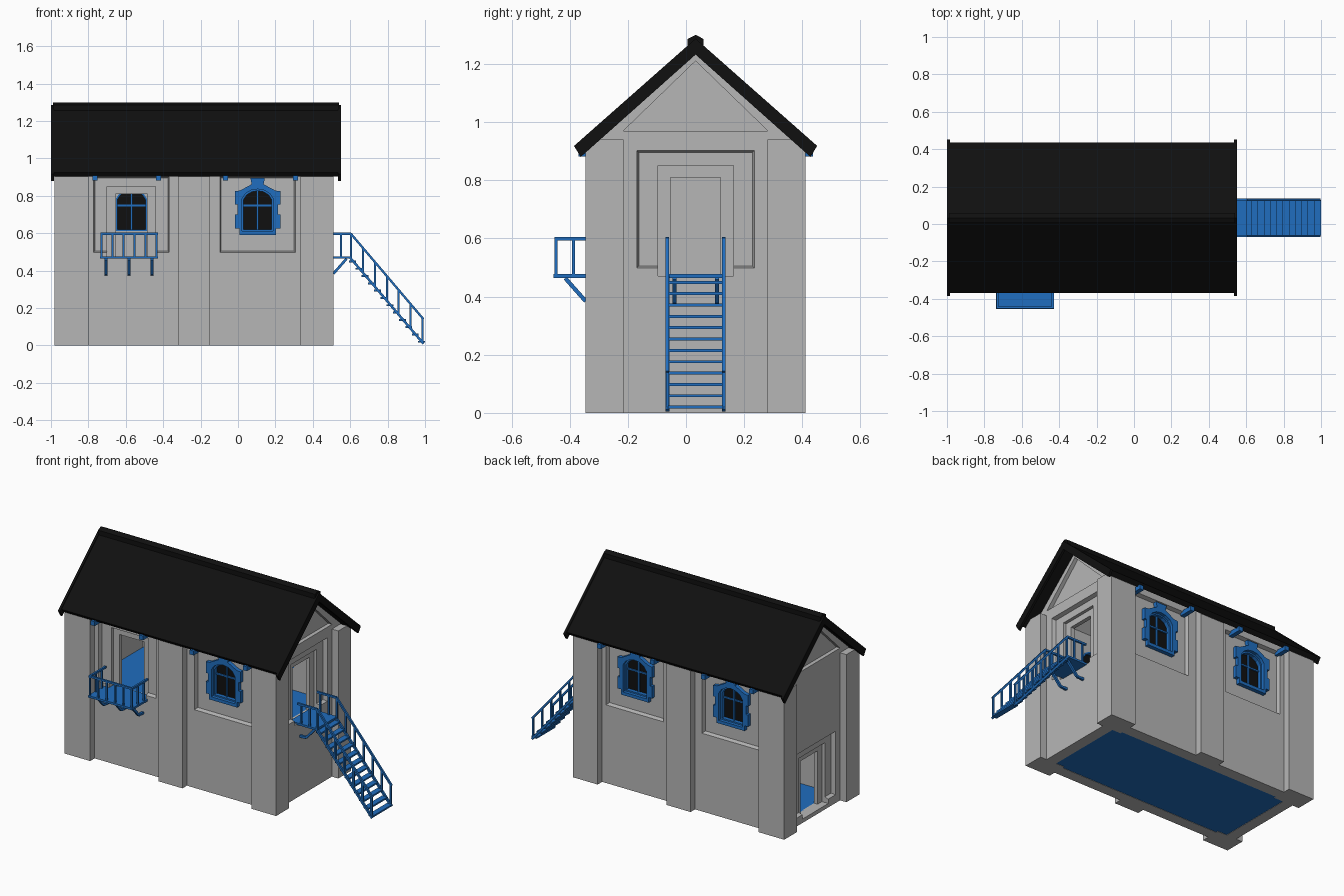
import bpy, bmesh
from mathutils import Vector, Matrix

if "Cube" in bpy.data.objects:
    bpy.data.objects.remove(bpy.data.objects["Cube"])

C = 0.033                                   # ridge line in y
X0, X1, Y0, Y1 = -0.935, 0.465, C - 0.333, C + 0.333   # recessed wall faces
FLOOR = 0.47                                # upper floor level


def material(name, rgb):
    m = bpy.data.materials.new(name)
    m.use_nodes = True
    m.diffuse_color = (*rgb, 1)
    m.node_tree.nodes["Principled BSDF"].inputs["Base Color"].default_value = (*rgb, 1)
    return m


GREY = material("wall grey", (0.47, 0.47, 0.47))
BLUE = material("trim blue", (0.014, 0.155, 0.52))
BLACK = material("roof black", (0.005, 0.005, 0.005))

# Each wall maps (along, depth inward, height) to the model
WALLS = {
    "front": lambda u, d, z: (u, Y0 + d, z),
    "back": lambda u, d, z: (u, Y1 - d, z),
    "right_end": lambda u, d, z: (X1 - d, C + u, z),
    "left_end": lambda u, d, z: (X0 + d, C + u, z),
}


def finish(bm, name, mat):
    bmesh.ops.recalc_face_normals(bm, faces=bm.faces)
    mesh = bpy.data.meshes.new(name)
    bm.to_mesh(mesh)
    bm.free()
    mesh.materials.append(mat)
    ob = bpy.data.objects.new(name, mesh)
    bpy.context.scene.collection.objects.link(ob)
    return ob


def prism(name, place, poly, d0, d1, mat, outer=None):
    """Extrude a (u, z) outline from depth d0 to d1, optionally tapering from outer."""
    bm = bmesh.new()
    a = [bm.verts.new(place(u, d0, z)) for u, z in (outer or poly)]
    b = [bm.verts.new(place(u, d1, z)) for u, z in poly]
    bm.faces.new(a)
    bm.faces.new(b)
    n = len(poly)
    for i in range(n):
        j = (i + 1) % n
        bm.faces.new((a[i], a[j], b[j], b[i]))
    return finish(bm, name, mat)


def cut(ob, cutter):
    mod = ob.modifiers.new("cut", "BOOLEAN")
    mod.operation, mod.solver, mod.object = "DIFFERENCE", "EXACT", cutter
    deps = bpy.context.evaluated_depsgraph_get()
    mesh = bpy.data.meshes.new_from_object(ob.evaluated_get(deps))
    ob.modifiers.clear()
    ob.data = mesh
    bpy.data.objects.remove(cutter)


def rect(u0, u1, z0, z1, grow=0):
    return [(u0 - grow, z0 - grow), (u1 + grow, z0 - grow), (u1 + grow, z1 + grow), (u0 - grow, z1 + grow)]


def add_box(bm, x0, x1, y0, y1, z0, z1):
    size = Matrix.Diagonal((x1 - x0, y1 - y0, z1 - z0, 1))
    mid = Matrix.Translation(((x0 + x1) / 2, (y0 + y1) / 2, (z0 + z1) / 2))
    bmesh.ops.create_cube(bm, size=1, matrix=mid @ size)


def add_bar(bm, p, q, w):
    p, q = Vector(p), Vector(q)
    turn = (q - p).to_track_quat("Z", "Y").to_matrix().to_4x4()
    size = Matrix.Diagonal((w, w, (q - p).length, 1))
    bmesh.ops.create_cube(bm, size=1, matrix=Matrix.Translation((p + q) / 2) @ turn @ size)


def box(name, *dims, mat):
    bm = bmesh.new()
    add_box(bm, *dims)
    return finish(bm, name, mat)


def across(u, d, z):                        # outline in y-z, extruded along x
    return (d, C + u, z)


def mirrored(half):
    return half + [(-u, z) for u, z in reversed(half) if u]


# Hollow gabled walls
walls = prism("walls", across, mirrored([(0.333, 0), (0.333, 0.955), (0, 1.25)]), X0, X1, GREY)
inside = mirrored([(0.2625, -0.1), (0.2625, 0.94), (0, 1.173)])
cut(walls, prism("room", across, inside, X0 + 0.07, X1 - 0.07, GREY))


def panel(wall, u, drop=0.0):
    r = (u - 0.195, u + 0.195, 0.505 - drop, 0.895 - drop)
    cut(walls, prism("panel", WALLS[wall], rect(*r), -0.01, 0.025, GREY, rect(*r, grow=0.01)))


def doorway(wall, u, drop=0.0):
    panel(wall, u, drop)
    z = FLOOR - drop
    for half, top, depth in ((0.13, 0.85, 0.045), (0.086, 0.81, 0.12)):
        cut(walls, prism("door", WALLS[wall], rect(u - half, u + half, z, top - drop), -0.02, depth, GREY))


ARCH = [(0.083, 0.612), (0.083, 0.785), (0.065, 0.812), (0.035, 0.83), (0, 0.836)]
SURROUND = [(0.098, 0.592), (0.098, 0.625), (0.122, 0.625), (0.122, 0.7), (0.108, 0.7), (0.108, 0.755),
            (0.122, 0.755), (0.122, 0.825), (0.095, 0.828), (0.032, 0.862), (0.038, 0.895)]


def window(wall, u):
    panel(wall, u)
    place = WALLS[wall]
    hole = [(u + a, z) for a, z in mirrored(ARCH)]
    small = [(u + a * 0.9, 0.72 + (z - 0.72) * 0.92) for a, z in mirrored(ARCH)]
    cut(walls, prism("hole", place, hole, -0.02, 0.12, GREY))
    surround = prism(wall + "_window_surround", place, [(u + a, z) for a, z in mirrored(SURROUND)], 0.0, 0.03, BLUE)
    cut(surround, prism("hole", place, hole, -0.02, 0.12, BLUE))
    frame = prism(wall + "_window_frame", place, hole, 0.02, 0.072, BLUE)
    cut(frame, prism("hole", place, small, -0.02, 0.12, BLUE))
    prism(wall + "_window_glass", place, hole, 0.044, 0.05, BLACK)
    prism(wall + "_window_mullion", place, rect(u - 0.005, u + 0.005, 0.615, 0.83), 0.034, 0.06, BLUE)
    prism(wall + "_window_crossbar", place, rect(u - 0.08, u + 0.08, 0.743, 0.753), 0.036, 0.058, BLUE)


doorway("front", -0.57)
doorway("right_end", 0)
doorway("left_end", 0, 0.445)
window("front", 0.105)
window("back", 0.105)
window("back", -0.57)

# Sunken gable triangles
for end in ("right_end", "left_end"):
    cut(walls, prism("gable", WALLS[end], [(-0.248, 0.97), (0.248, 0.97), (0, 1.21)], -0.02, 0.025, GREY))

# Pilasters, trimmed under the roof slope
for side, s in (("front", -1), ("back", 1)):
    for name, x0, x1, deep in (("left", -0.98, -0.8, 0.248), ("middle", -0.32, -0.15, 0.29), ("right", 0.335, 0.51, 0.248)):
        outline = [(deep, 0), (0.378, 0), (0.378, 0.905), (0.335, 0.94), (deep, 0.94)]
        prism(f"{side}_{name}_pilaster", across, [(s * u, z) for u, z in outline], x0, x1, GREY)

# Floors
box("ground_floor", X0 + 0.065, X1 - 0.065, Y0 + 0.065, Y1 - 0.065, 0.002, 0.025, mat=BLUE)
box("upper_floor", X0 + 0.065, X1 - 0.065, Y0 + 0.065, Y1 - 0.065, FLOOR - 0.02, FLOOR, mat=BLUE)

# Roof, verge boards and ridge cap
prism("roof", across, mirrored([(0, 1.242), (0.382, 0.903), (0.402, 0.926), (0, 1.281)])[:4] +
      [(-0.402, 0.926), (-0.382, 0.903)], -0.99, 0.54, BLACK)
for name, x in (("left", -1.0), ("right", 0.535)):
    prism(name + "_verge_board", across, [(0, 1.232), (0.395, 0.88), (0.418, 0.918), (0, 1.287),
          (-0.418, 0.918), (-0.395, 0.88)], x, x + 0.015, BLACK)
prism("ridge_cap", across, mirrored([(0, 1.24), (0.027, 1.254), (0.027, 1.286), (0, 1.3)]), -0.99, 0.54, BLACK)

# Eave brackets
bm = bmesh.new()
for x in (-0.765, -0.425, -0.067, 0.308):
    add_box(bm, x - 0.014, x + 0.014, Y0 - 0.07, Y0 + 0.02, 0.882, 0.91)
    add_box(bm, x - 0.014, x + 0.014, Y1 - 0.02, Y1 + 0.07, 0.882, 0.91)
finish(bm, "eave_brackets", BLUE)


def brace(bm, place, u):
    """Slanted support with a short foot into the wall."""
    points = [place(u, -0.115, 0.463), place(u, -0.045, 0.384), place(u, 0.01, 0.382)]
    for p, q in zip(points, points[1:]):
        add_bar(bm, p, q, 0.014)


# Balcony
bm = bmesh.new()
left, right, out, top = -0.73, -0.435, -0.447, 0.598
add_box(bm, left - 0.008, right + 0.008, out - 0.008, Y0 + 0.05, 0.464, 0.477)
steps = [left + (right - left) * i / 5 for i in range(6)]
for x in steps:
    add_bar(bm, (x, out, FLOOR), (x, out, top), 0.01)
add_bar(bm, (left - 0.006, out, top), (right + 0.006, out, top), 0.012)
for x in (left, right):
    add_bar(bm, (x, out, top), (x, Y0 + 0.01, top), 0.012)
    for y in (-0.387, -0.327):
        add_bar(bm, (x, y, FLOOR), (x, y, top), 0.01)
for x in (-0.706, -0.583, -0.46):
    brace(bm, WALLS["front"], x)
finish(bm, "balcony", BLUE)

# Stair landing and stairs
bm = bmesh.new()
add_box(bm, X1 - 0.05, 0.605, C - 0.103, C + 0.103, 0.464, 0.477)
for u in (-0.073, 0.073):
    brace(bm, WALLS["right_end"], u)
for i in range(12):
    x, z = 0.612 + i * 0.0335, 0.449 - i * 0.039
    add_box(bm, x - 0.018, x + 0.018, C - 0.095, C + 0.095, z - 0.005, z + 0.005)
for y in (C - 0.097, C + 0.097):
    add_bar(bm, (0.6, y, 0.469), (0.992, y, 0.009), 0.013)
    add_bar(bm, (X1, y, top), (0.605, y, top), 0.012)
    add_bar(bm, (0.603, y, top), (0.992, y, 0.14), 0.012)
    for x in (0.49, 0.55):
        add_bar(bm, (x, y, FLOOR), (x, y, top), 0.01)
    for i in range(7):
        x, drop = 0.605 + i * 0.0635, i * 0.075
        add_bar(bm, (x, y, max(0.003, 0.462 - drop)), (x, y, top - drop), 0.011)
finish(bm, "staircase", BLUE)
